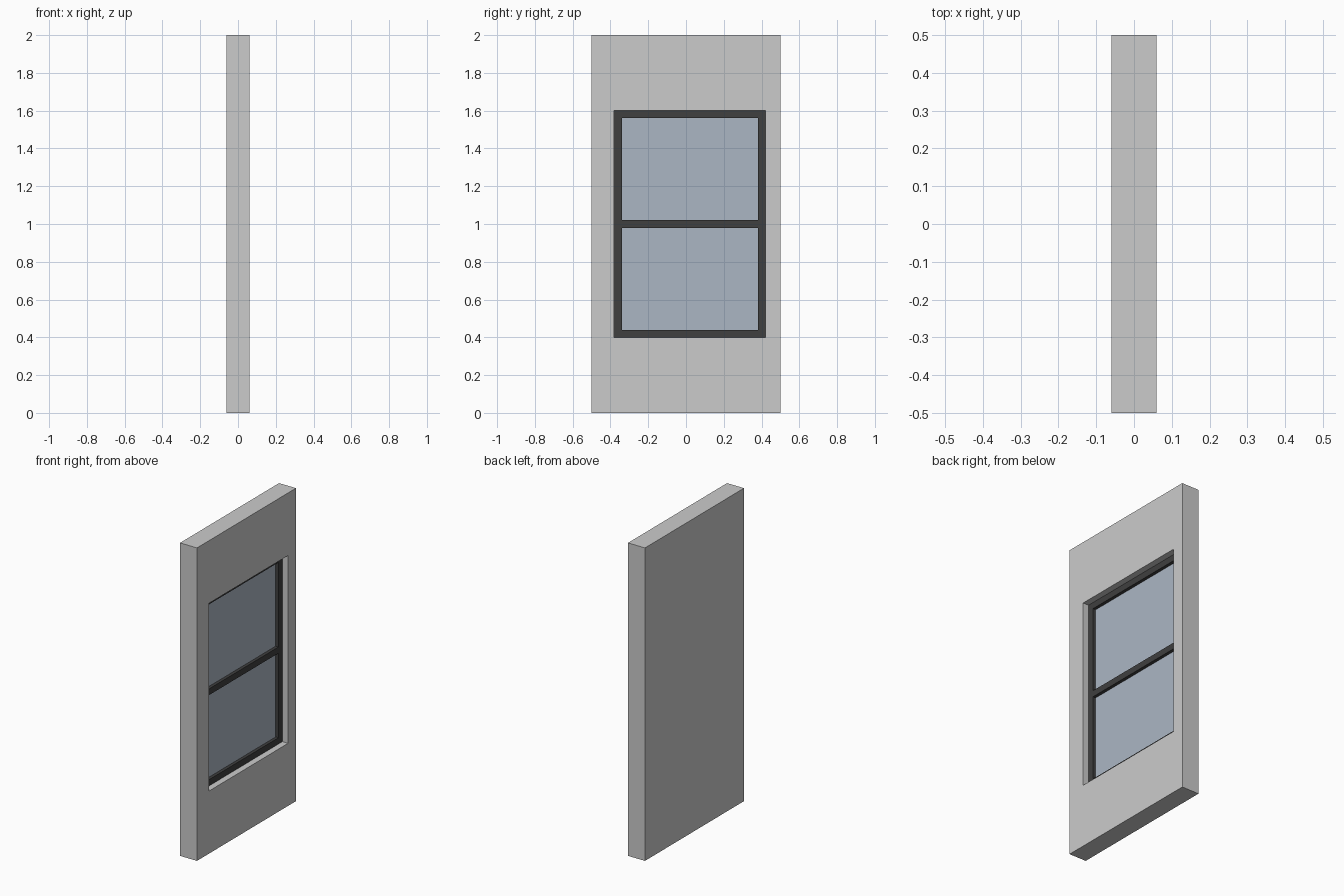
import bpy

if "Cube" in bpy.data.objects:
    bpy.data.objects.remove(bpy.data.objects["Cube"])


def material(name, rgb):
    m = bpy.data.materials.new(name)
    m.diffuse_color = (*rgb, 1)
    m.use_nodes = True
    m.node_tree.nodes["Principled BSDF"].inputs["Base Color"].default_value = m.diffuse_color
    return m


def box(name, x, y, z, mat=None):
    """Box from (min, max) ranges on each axis."""
    mid = [(r[0] + r[1]) / 2 for r in (x, y, z)]
    bpy.ops.mesh.primitive_cube_add(size=1, location=mid)
    ob = bpy.context.object
    ob.name = name
    ob.scale = [r[1] - r[0] for r in (x, y, z)]
    bpy.ops.object.transform_apply(location=False, rotation=False, scale=True)
    if mat:
        ob.data.materials.append(mat)
    return ob


black = material("black_frame", (0.05, 0.05, 0.05))
blue = material("blue_glass", (0.41, 0.47, 0.55))

Y0, Y1, Z0, Z1 = -0.38, 0.42, 0.4, 1.6   # window opening
W = 0.04                                 # frame bar width
DEPTH = (-0.02, 0.02)                    # frame bar depth

# Wall panel with a blind recess on its +x face
wall = box("wall_panel", (-0.06, 0.06), (-0.5, 0.5), (0, 2))
cutter = box("recess_cutter", (DEPTH[0], 0.1), (Y0, Y1), (Z0, Z1))
mod = wall.modifiers.new("recess", 'BOOLEAN')
mod.operation = 'DIFFERENCE'
mod.solver = 'EXACT'
mod.object = cutter
bpy.context.view_layer.objects.active = wall
bpy.ops.object.modifier_apply(modifier=mod.name)
bpy.data.objects.remove(cutter, do_unlink=True)

# Frame stiles
for name, y in (("left_stile", Y0), ("right_stile", Y1 - W)):
    box(name, DEPTH, (y, y + W), (Z0, Z1), black)

# Frame rails
mid = (Z0 + Z1 - W) / 2
for name, z in (("bottom_rail", Z0), ("middle_rail", mid), ("top_rail", Z1 - W)):
    box(name, DEPTH, (Y0 + W, Y1 - W), (z, z + W), black)

# Glass panes
for name, z in (("lower_pane", (Z0 + W, mid)), ("upper_pane", (mid + W, Z1 - W))):
    box(name, (-0.01, 0.0), (Y0 + W, Y1 - W), z, blue)
